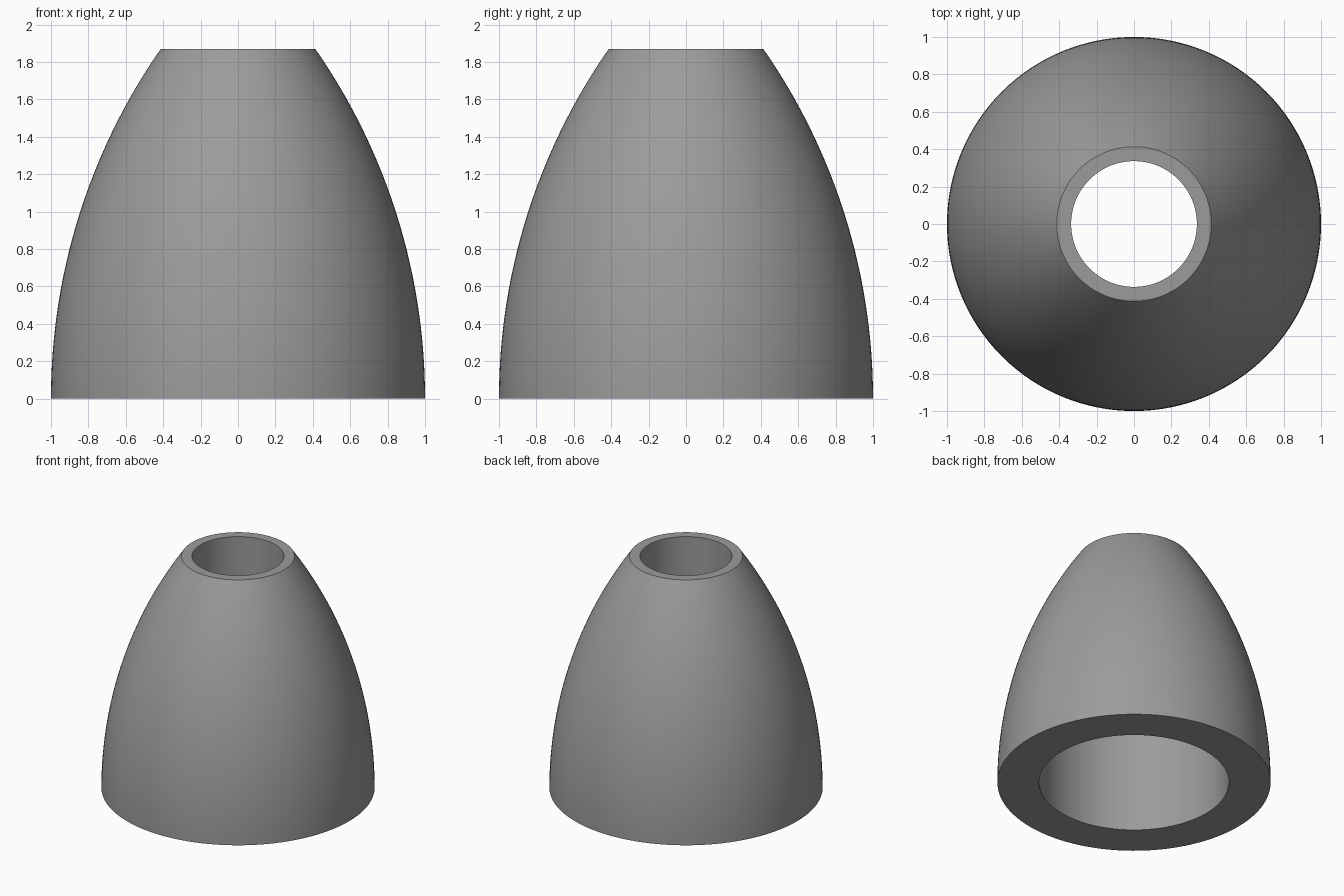
import bpy, bmesh, math

if "Cube" in bpy.data.objects:
    bpy.data.objects.remove(bpy.data.objects["Cube"])

SEGMENTS = 128
HEIGHT, BASE_R, TOP_R = 1.87, 1.0, 0.413
BORE_R, TIP_BORE_R, STEP_Z = 0.695, 0.336, 1.0

grey = bpy.data.materials.new("mid_grey")
grey.diffuse_color = (0.33, 0.33, 0.33, 1)
grey.use_nodes = True
grey.node_tree.nodes["Principled BSDF"].inputs["Base Color"].default_value = grey.diffuse_color

# Outer wall: circular arc, vertical at the base
inset = BASE_R - TOP_R
arc_r = (inset ** 2 + HEIGHT ** 2) / (2 * inset)
sweep = math.asin(HEIGHT / arc_r)
profile = []
for i in range(33):
    a = sweep * i / 32
    profile.append((BASE_R - arc_r + arc_r * math.cos(a), arc_r * math.sin(a)))

# Stepped bore, top to bottom
profile += [(TIP_BORE_R, HEIGHT), (TIP_BORE_R, STEP_Z), (BORE_R, STEP_Z), (BORE_R, 0)]

# Revolve the closed profile around z
bm = bmesh.new()
rings = []
for s in range(SEGMENTS):
    t = 2 * math.pi * s / SEGMENTS
    rings.append([bm.verts.new((r * math.cos(t), r * math.sin(t), z)) for r, z in profile])
n = len(profile)
for s in range(SEGMENTS):
    a, b = rings[s], rings[(s + 1) % SEGMENTS]
    for i in range(n):
        j = (i + 1) % n
        bm.faces.new((a[i], b[i], b[j], a[j]))
bmesh.ops.recalc_face_normals(bm, faces=bm.faces)

mesh = bpy.data.meshes.new("domed_sleeve")
bm.to_mesh(mesh)
bm.free()
mesh.materials.append(grey)
sleeve = bpy.data.objects.new("domed_sleeve", mesh)
bpy.context.collection.objects.link(sleeve)

# Smooth walls with sharp rims
bpy.context.view_layer.objects.active = sleeve
sleeve.select_set(True)
bpy.ops.object.shade_smooth_by_angle(angle=math.radians(30))
